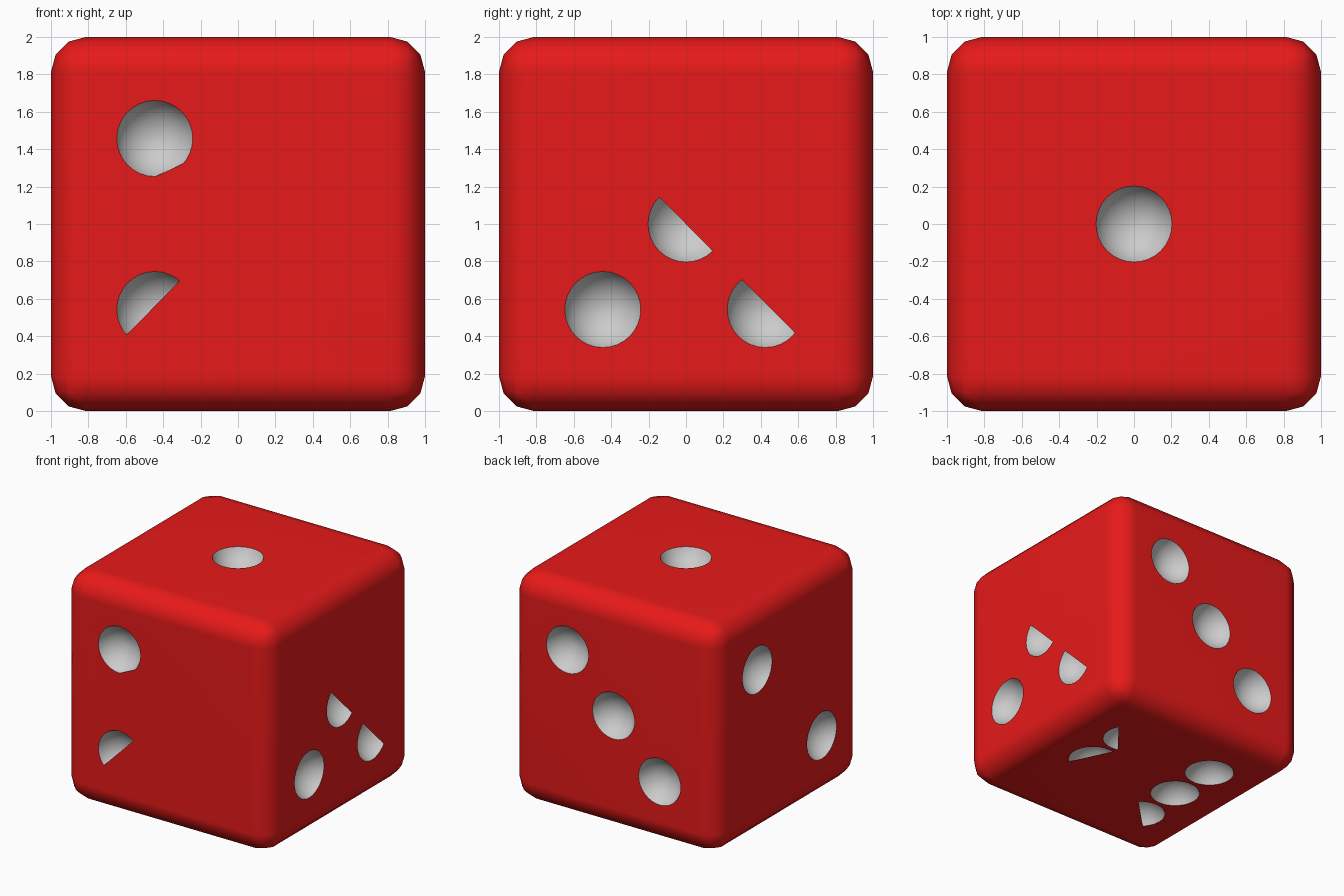
import bpy, bmesh
from math import radians, cos, sin
from mathutils import Matrix, Vector

if "Cube" in bpy.data.objects:
    bpy.data.objects.remove(bpy.data.objects["Cube"])

RIM, DEPTH = 0.2035, 0.14                      # pip opening radius and depth
R = (RIM**2 + DEPTH**2) / (2 * DEPTH)          # sphere that scoops the pip
P, Q = 0.445, 0.457                            # pip spacing
CENTRE = Vector((0, 0, 1))
X, Y, Z = Vector((1, 0, 0)), Vector((0, 1, 0)), Vector((0, 0, 1))


def material(name, colour):
    m = bpy.data.materials.new(name)
    m.diffuse_color = (*colour, 1)
    m.use_nodes = True
    m.node_tree.nodes["Principled BSDF"].inputs["Base Color"].default_value = m.diffuse_color
    return m


red = material("red", (0.8, 0.01, 0.01))
grey = material("pip_grey", (0.8, 0.8, 0.8))


def make_object(name, bm, mats):
    me = bpy.data.meshes.new(name)
    bm.to_mesh(me)
    bm.free()
    for m in mats:
        me.materials.append(m)
    ob = bpy.data.objects.new(name, me)
    bpy.context.collection.objects.link(ob)
    return ob


# Each face: normal, u axis, v axis, pips as (u, v) or (u, v, covered arc from, to)
faces = [
    (-Y, X, Z, [(-P, Q, -90, -40), (-P, -Q, -138, 49)]),
    (X, Y, Z, [(-P, -Q), (0, 0, -45, 135), (0.4235, -Q, -38, 128)]),
    (Z, X, Y, [(0, 0)]),
    (Y, X, Z, [(P, Q), (0, 0), (-P, -Q)]),
    (-X, Y, Z, [(P, Q), (-P, -Q)]),
    (-Z, X, Y, [(-P, P), (-P, 0), (-P, -P, -135, 45),
                (P, 0, 103, 308), (P, P, 29, 253)]),
]

# Rounded cube body
bm = bmesh.new()
bmesh.ops.create_cube(bm, size=2, matrix=Matrix.Translation(CENTRE))
bmesh.ops.bevel(bm, geom=bm.edges[:], offset=0.187, segments=3,
                profile=0.5, affect='EDGES')
body = make_object("die_body", bm, [red, grey])

# Pip cutters, and flush red segments that close off part of some pips
cut, cover = bmesh.new(), bmesh.new()
for n, u, v, pips in faces:
    for a, b, *arc in pips:
        c = CENTRE + n + u * a + v * b
        rot = n.to_track_quat('Z', 'Y').to_matrix().to_4x4()
        bmesh.ops.create_uvsphere(cut, u_segments=32, v_segments=24, radius=R,
                                  matrix=Matrix.Translation(c + n * (R - DEPTH)) @ rot)
        if arc:
            pts = []
            for i in range(25):
                t = radians(arc[0] + (arc[1] - arc[0]) * i / 24)
                pts.append(cover.verts.new(
                    c + n * 0.0004 + (u * cos(t) + v * sin(t)) * (RIM + 0.001)))
            f = cover.faces.new(pts)
            f.normal_update()
            if f.normal.dot(n) < 0:
                f.normal_flip()
for f in cut.faces:
    f.material_index = 1
cutter = make_object("pip_cutter", cut, [red, grey])
cutter.hide_render = True
make_object("pip_covers", cover, [red])

# Scoop out the pips and shade smoothly with crisp rims
bpy.context.view_layer.objects.active = body
body.select_set(True)
mod = body.modifiers.new("pips", 'BOOLEAN')
mod.operation, mod.solver, mod.object = 'DIFFERENCE', 'EXACT', cutter
bpy.ops.object.modifier_apply(modifier=mod.name)
bpy.data.objects.remove(cutter)
bpy.ops.object.shade_smooth_by_angle(angle=radians(40))
wn = body.modifiers.new("even_shading", 'WEIGHTED_NORMAL')
wn.keep_sharp = True
